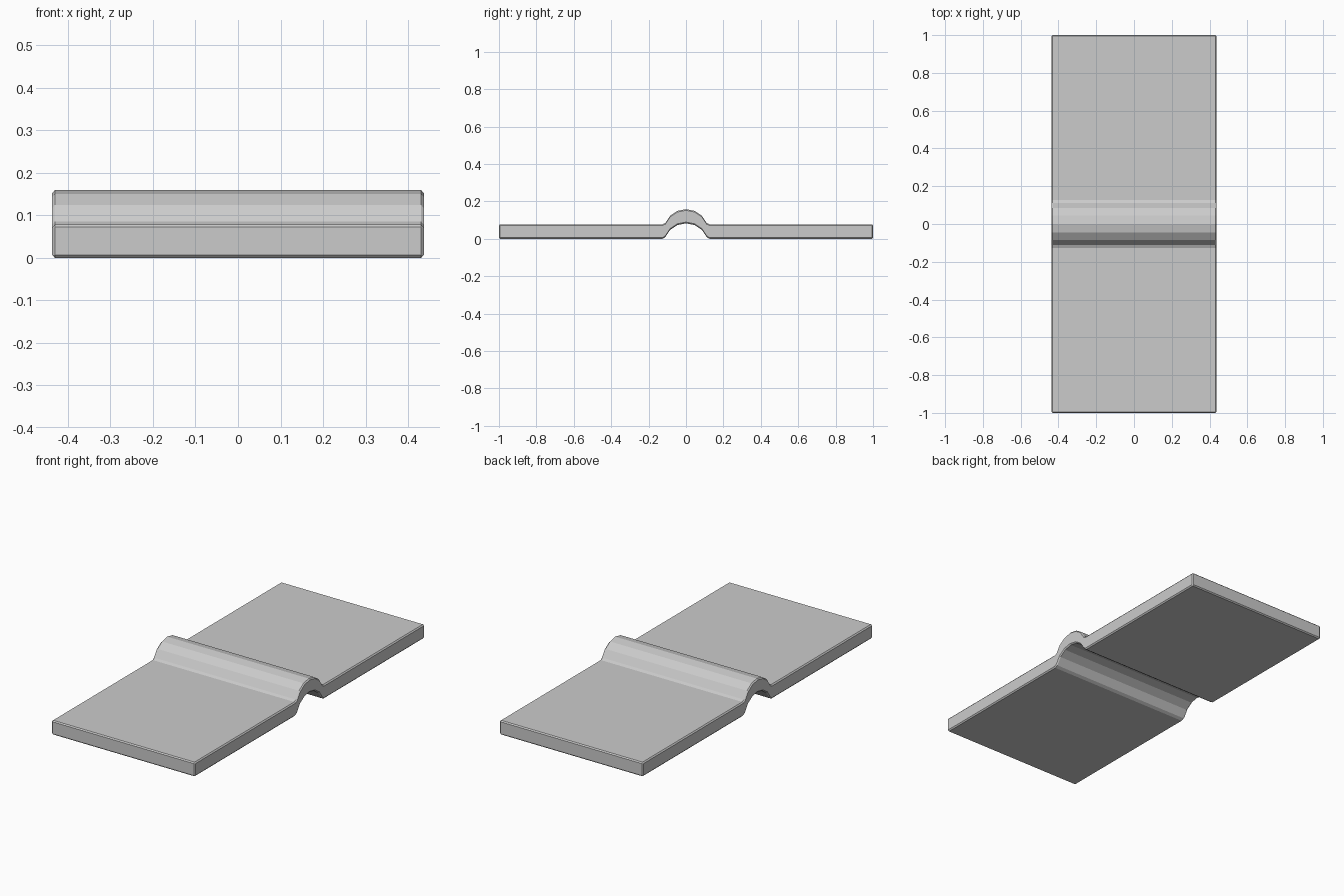
import bpy, bmesh, math

if "Cube" in bpy.data.objects:
    bpy.data.objects.remove(bpy.data.objects["Cube"])

HALF_W = 0.437      # half width along x
THICK = 0.076       # sheet thickness, measured vertically
R, CZ = 0.12, 0.039 # ridge arc radius and centre height (top surface)

# half of the top-surface profile (y, z), from the ridge crown to the far end
half = [(R * math.sin(math.radians(22.5 * i)),
         CZ + R * math.cos(math.radians(22.5 * i))) for i in range(4)]
half += [(0.126, 0.078), (1.0, 0.078)]
top = [(-y, z) for y, z in reversed(half[1:])] + half
bottom = [(y, max(0.0, z - THICK) if abs(y) < 0.12 else 0.0) for y, z in top]

# side strip of paired top and bottom points
bm = bmesh.new()
rows = [[bm.verts.new((-HALF_W, y, z)) for y, z in line] for line in (top, bottom)]
for i in range(len(top) - 1):
    bm.faces.new((rows[0][i], rows[0][i + 1], rows[1][i + 1], rows[1][i]))

# extrude across the full width
ext = bmesh.ops.extrude_face_region(bm, geom=bm.faces[:], use_keep_orig=True)
bmesh.ops.translate(bm, vec=(2 * HALF_W, 0, 0),
                    verts=[v for v in ext["geom"] if isinstance(v, bmesh.types.BMVert)])
bmesh.ops.recalc_face_normals(bm, faces=bm.faces[:])

mesh = bpy.data.meshes.new("ridged_plate")
bm.to_mesh(mesh)
bm.free()
plate = bpy.data.objects.new("ridged_plate", mesh)
bpy.context.collection.objects.link(plate)

# small chamfer on the outer rim
bevel = plate.modifiers.new("rim_bevel", 'BEVEL')
bevel.width = 0.006
bevel.segments = 1
bevel.limit_method = 'ANGLE'
bevel.angle_limit = math.radians(60)
